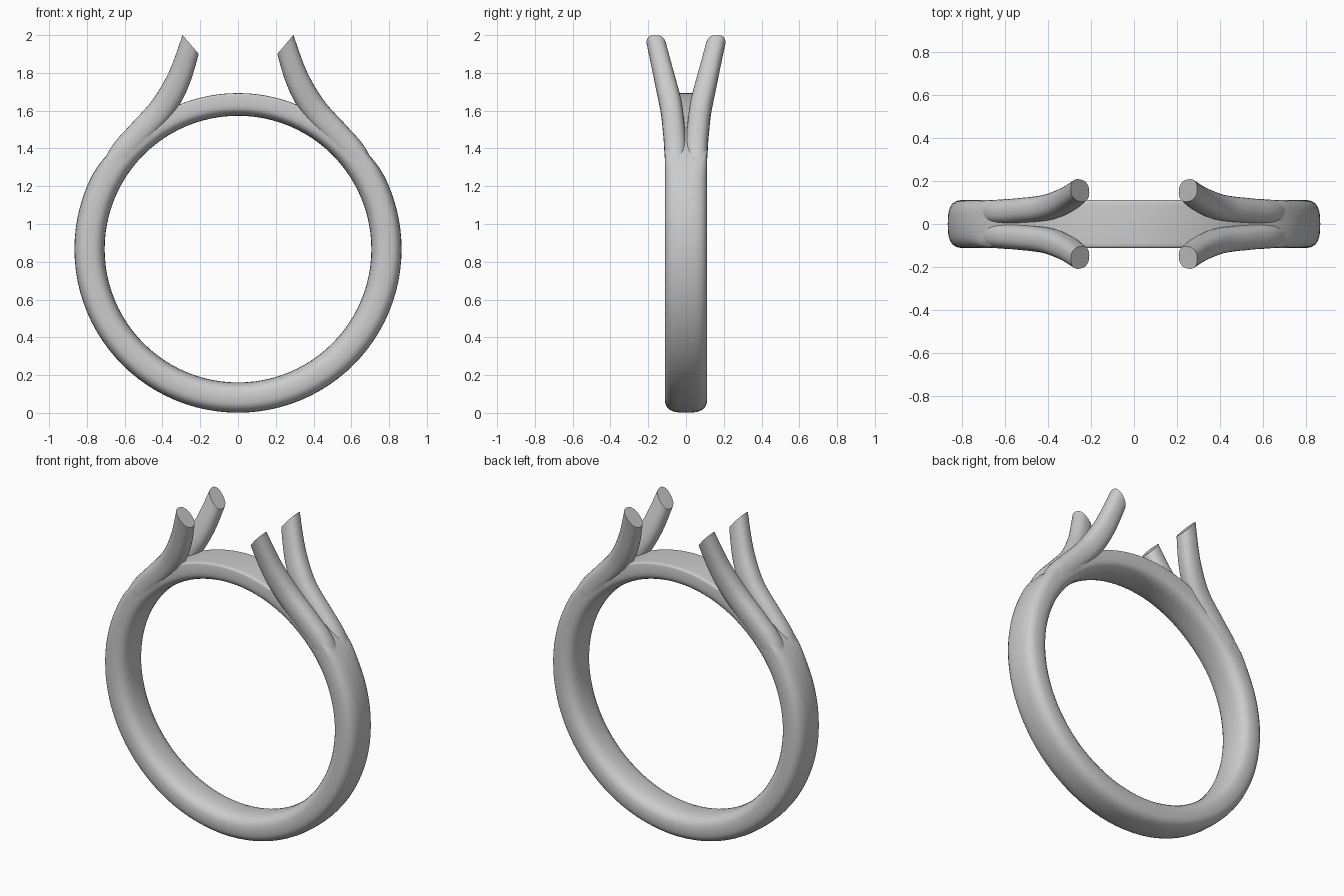
import bpy, bmesh, math
from mathutils import Vector

if "Cube" in bpy.data.objects:
    bpy.data.objects.remove(bpy.data.objects["Cube"])

CZ = 0.867      # height of the ring centre
SIDES = 28      # points around each cross-section


def spow(v, p):
    return math.copysign(abs(v) ** p, v)


def smooth(a, b, t):
    t = max(0.0, min(1.0, (t - a) / (b - a)))
    return t * t * (3 - 2 * t)


def skin(name, rings, closed):
    """Skin a list of point rings into a mesh object."""
    bm = bmesh.new()
    vs = [[bm.verts.new(p) for p in r] for r in rings]
    n = len(vs)
    for i in range(n if closed else n - 1):
        a, b = vs[i], vs[(i + 1) % n]
        for j in range(len(a)):
            k = (j + 1) % len(a)
            bm.faces.new((a[j], a[k], b[k], b[j]))
    if not closed:
        bm.faces.new(vs[0])
        bm.faces.new(vs[-1])
    return finish(name, bm)


def finish(name, bm):
    bmesh.ops.recalc_face_normals(bm, faces=bm.faces)
    me = bpy.data.meshes.new(name)
    bm.to_mesh(me)
    bm.free()
    ob = bpy.data.objects.new(name, me)
    bpy.context.collection.objects.link(ob)
    return ob


def spline(pts, steps=8):
    """Catmull-Rom samples through the points."""
    p = [pts[0] * 2 - pts[1]] + pts + [pts[-1] * 2 - pts[-2]]
    out = []
    for i in range(1, len(p) - 2):
        a, b, c, d = p[i - 1:i + 3]
        for s in range(steps):
            t = s / steps
            out.append(0.5 * (2 * b + (c - a) * t + (2 * a - 5 * b + 4 * c - d) * t * t
                              + (3 * b - a - 3 * c + d) * t ** 3))
    return out + [pts[-1]]


# Shank: a rounded band that becomes a thinner, flat-topped bridge at the top
rings = []
for i in range(96):
    th = 2 * math.pi * i / 96
    elev = math.degrees(math.asin(math.sin(th)))
    f = smooth(26, 52, elev)
    r_in, r_out = 0.706, 0.866 - 0.04 * f
    mid, half = (r_in + r_out) / 2, (r_out - r_in) / 2
    ring = []
    for j in range(SIDES):
        u = 2 * math.pi * j / SIDES
        e = 2 / (2.9 + 9 * f) if math.sin(u) > 0 else 2 / 2.7
        y = 0.112 * spow(math.cos(u), e)
        r = mid + half * spow(math.sin(u), e)
        ring.append((r * math.cos(th), y, CZ + r * math.sin(th)))
    rings.append(ring)
shank = skin("ring_shank", rings, True)

# Split shoulders: four arms that rise from the shank and flare apart
PATH = [Vector(p) for p in (
    (0.763, 0.053, 1.07), (0.684, 0.054, 1.26), (0.605, 0.056, 1.385),
    (0.525, 0.062, 1.475), (0.40, 0.078, 1.615), (0.315, 0.112, 1.765),
    (0.252, 0.156, 1.95), (0.225, 0.178, 2.05))]


def arm(sx, sy):
    pts = spline(PATH)
    n = len(pts)
    rings = []
    for i, p in enumerate(pts):
        t = i / (n - 1)
        tan = (pts[min(i + 1, n - 1)] - pts[max(i - 1, 0)]).normalized()
        nor = Vector((tan.z, 0, -tan.x)).normalized()
        side = nor.cross(tan)
        grow = 0.5 + 0.5 * smooth(0, 0.28, t)
        a = (0.067 - 0.012 * smooth(0.6, 0.9, t)) * grow
        b = (0.059 - 0.009 * smooth(0.6, 0.9, t)) * grow
        ring = []
        for j in range(SIDES):
            u = 2 * math.pi * j / SIDES
            q = p + nor * a * spow(math.cos(u), 0.84) + side * b * spow(math.sin(u), 0.84)
            ring.append((q.x * sx, q.y * sy, q.z))
        rings.append(ring)
    ob = skin("shoulder_arm", rings, False)
    # slanted cut across the tip
    bm = bmesh.new()
    bm.from_mesh(ob.data)
    cut = bmesh.ops.bisect_plane(bm, geom=bm.verts[:] + bm.edges[:] + bm.faces[:],
                                 plane_co=(0.252 * sx, 0, 1.952),
                                 plane_no=(-0.1 * sx, 0, 0.085), clear_outer=True)
    edges = [e for e in cut["geom_cut"] if isinstance(e, bmesh.types.BMEdge)]
    bmesh.ops.contextual_create(bm, geom=edges)
    bmesh.ops.recalc_face_normals(bm, faces=bm.faces)
    bm.to_mesh(ob.data)
    bm.free()
    return ob


# Fuse the arms into the shank
arms = [arm(sx, sy) for sx in (1, -1) for sy in (1, -1)]
bpy.context.view_layer.objects.active = shank
for a in arms:
    m = shank.modifiers.new("fuse", "BOOLEAN")
    m.operation, m.solver, m.object = "UNION", "EXACT", a
    bpy.ops.object.modifier_apply(modifier=m.name)
for a in arms:
    bpy.data.objects.remove(a)

shank.select_set(True)
bpy.ops.object.shade_smooth_by_angle(angle=math.radians(35))
